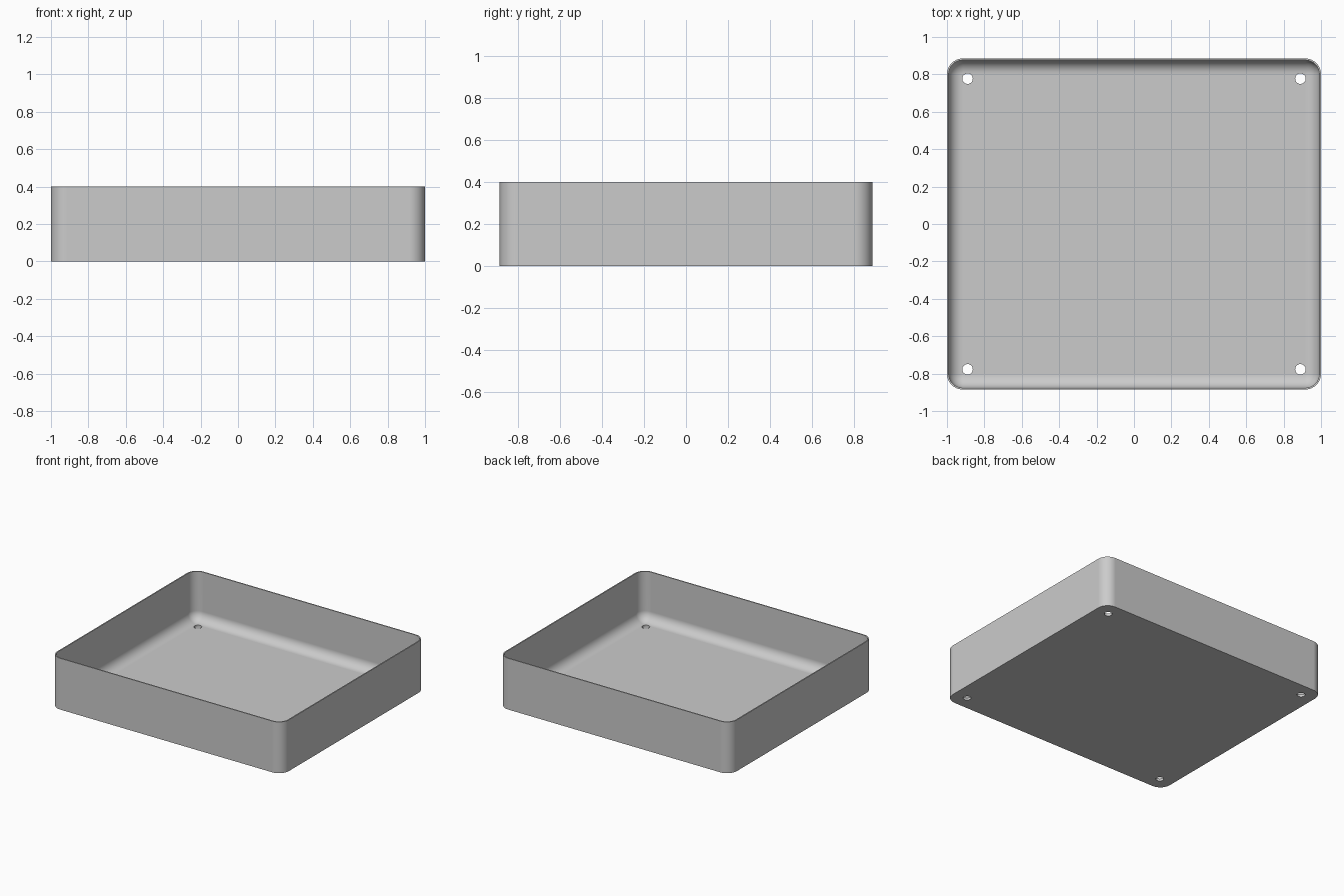
import bpy
import bmesh
from math import sin, cos, pi

HX, HY, HEIGHT = 1.0, 0.885, 0.4
WALL, FLOOR = 0.009, 0.018
CORNER = 0.085
FILLET = CORNER - WALL - 0.002
STEPS = 10

if "Cube" in bpy.data.objects:
    bpy.data.objects.remove(bpy.data.objects["Cube"], do_unlink=True)

grey = bpy.data.materials.new("mid grey")
grey.use_nodes = True
grey.diffuse_color = (0.6, 0.6, 0.6, 1)
grey.node_tree.nodes["Principled BSDF"].inputs["Base Color"].default_value = (0.6, 0.6, 0.6, 1)


def ring(bm, inset, z):
    """Rounded rectangle, moved inward from the outer outline."""
    radius = CORNER - inset
    verts = []
    for quarter, (sx, sy) in enumerate([(1, 1), (-1, 1), (-1, -1), (1, -1)]):
        for i in range(STEPS + 1):
            a = (quarter + i / STEPS) * pi / 2
            verts.append(bm.verts.new((sx * (HX - CORNER) + radius * cos(a),
                                       sy * (HY - CORNER) + radius * sin(a), z)))
    return verts


# Tray shell: outer wall, rim, inner wall, curved cove and floor
bm = bmesh.new()
rings = [ring(bm, 0, 0), ring(bm, 0, HEIGHT), ring(bm, WALL, HEIGHT)]
for i in range(STEPS + 1):
    a = i / STEPS * pi / 2
    rings.append(ring(bm, WALL + FILLET * (1 - cos(a)), FLOOR + FILLET * (1 - sin(a))))
for low, high in zip(rings, rings[1:]):
    for i in range(len(low)):
        j = (i + 1) % len(low)
        bm.faces.new((low[i], low[j], high[j], high[i]))
bm.faces.new(rings[0][::-1])
bm.faces.new(rings[-1])
bmesh.ops.recalc_face_normals(bm, faces=bm.faces)
mesh = bpy.data.meshes.new("tray")
bm.to_mesh(mesh)
bm.free()
tray = bpy.data.objects.new("tray", mesh)
bpy.context.collection.objects.link(tray)
mesh.materials.append(grey)

# Screw holes in the four floor corners
bpy.context.view_layer.objects.active = tray
for sx in (-1, 1):
    for sy in (-1, 1):
        bpy.ops.mesh.primitive_cylinder_add(vertices=32, radius=0.028, depth=0.2,
                                            location=(sx * 0.89, sy * 0.777, 0))
        cutter = bpy.context.object
        cutter.name = "hole_cutter"
        cutter.hide_render = True
        cutter.data.materials.append(grey)
        bpy.context.view_layer.objects.active = tray
        cut = tray.modifiers.new("screw_hole", "BOOLEAN")
        cut.operation = "DIFFERENCE"
        cut.solver = "EXACT"
        cut.object = cutter
        bpy.ops.object.modifier_apply(modifier=cut.name)
        bpy.data.objects.remove(cutter, do_unlink=True)

# Smooth the rounded corners and keep the flat faces flat
bpy.ops.object.select_all(action="DESELECT")
tray.select_set(True)
bpy.ops.object.shade_smooth_by_angle(angle=pi / 6)
weighted = tray.modifiers.new("weighted_normals", "WEIGHTED_NORMAL")
weighted.keep_sharp = True
